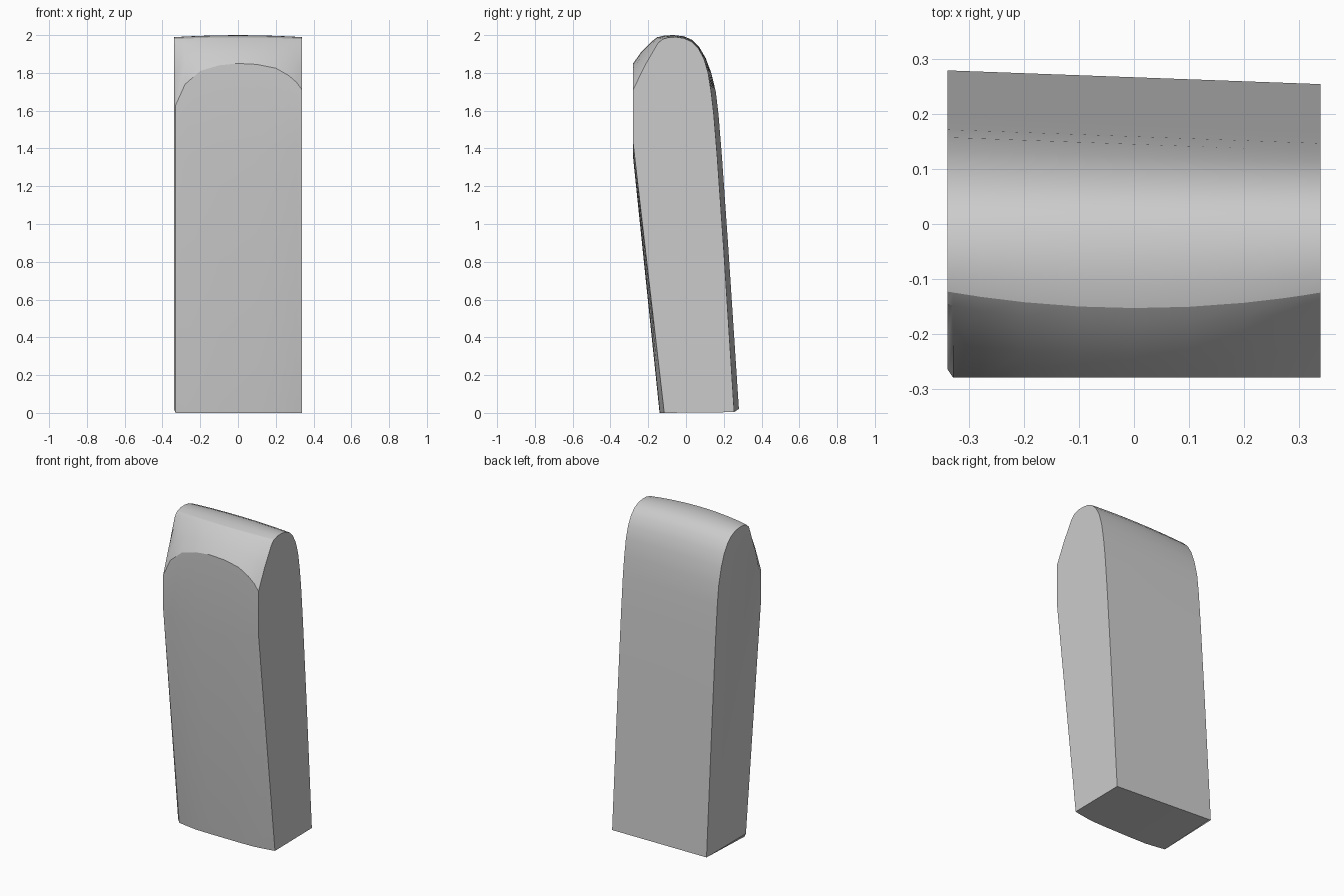
import bpy, bmesh, math

default_cube = bpy.data.objects.get("Cube")
if default_cube:
    bpy.data.objects.remove(default_cube, do_unlink=True)

HALF_WIDTH = 0.34
FRONT_LIMIT = -0.28

# Stations across the width: x position and height of the brow edge
BROW = [(-0.34, 1.58), (-0.33, 1.63), (-0.28, 1.74), (-0.2, 1.81),
        (-0.1, 1.84), (0, 1.85), (0.1, 1.845), (0.2, 1.825),
        (0.27, 1.785), (0.31, 1.75), (0.34, 1.71)]

# Crown and back outline (y, z), from the shoulder over the top and down
CROWN = [(-0.15, 1.955), (-0.125, 1.978), (-0.09, 1.988), (-0.05, 1.989),
         (-0.01, 1.983), (0.03, 1.965), (0.065, 1.93), (0.095, 1.875),
         (0.117, 1.8), (0.133, 1.7), (0.147, 1.58), (0.165, 1.36),
         (0.2, 0.86)]


def make_profile(x, brow_z):
    """Closed y-z outline of the block at one station."""
    bulge = 1 - (x / HALF_WIDTH) ** 2
    skew = 0.025 * (HALF_WIDTH - x) / (2 * HALF_WIDTH)
    clipped = x <= -HALF_WIDTH
    front_y = FRONT_LIMIT + (0.015 if clipped else 0)

    # Sloping lower front, then the upright upper front
    points = [(-0.115 - 0.025 * min(1, bulge * 1.4), 0.022 if clipped else 0),
              (front_y, 1.43 - 0.08 * bulge),
              (front_y, brow_z)]

    # Chamfer between brow and shoulder
    shoulder_y = CROWN[0][0] - 0.035 * bulge
    shoulder_z = CROWN[0][1] + 0.01 * bulge
    points.append(((front_y + shoulder_y) / 2 - 0.004,
                   (brow_z + shoulder_z) / 2 + 0.004))

    # Arched crown and slightly skewed back
    for y, z in CROWN:
        forward = 0.035 * bulge * max(0, min(1, -y / 0.15))
        points.append((y - forward + skew * min(1, (2 - z) / 0.3),
                       z + 0.011 * bulge * max(0, z - 1) ** 2))
    points.append((0.255 + skew, 0.004 + 0.7 * skew))
    return points


# Loft the outlines into one solid block
bm = bmesh.new()
rings = [[bm.verts.new((x, y, z)) for y, z in make_profile(x, brow_z)]
         for x, brow_z in BROW]
for left, right in zip(rings, rings[1:]):
    count = len(left)
    for i in range(count):
        j = (i + 1) % count
        bm.faces.new((left[i], right[i], right[j], left[j]))
bm.faces.new(rings[0])
bm.faces.new(rings[-1])
bmesh.ops.recalc_face_normals(bm, faces=bm.faces)

mesh = bpy.data.meshes.new("rounded_block")
bm.to_mesh(mesh)
bm.free()
block = bpy.data.objects.new("rounded_block", mesh)
bpy.context.collection.objects.link(block)

# Plain grey surface
grey = bpy.data.materials.new("light_grey")
grey.use_nodes = True
color = (0.6, 0.6, 0.6, 1)
grey.diffuse_color = color
grey.node_tree.nodes["Principled BSDF"].inputs["Base Color"].default_value = color
mesh.materials.append(grey)

# Smooth curves, crisp brow and side edges
bpy.ops.object.select_all(action="DESELECT")
block.select_set(True)
bpy.context.view_layer.objects.active = block
bpy.ops.object.shade_smooth_by_angle(angle=math.radians(24))
